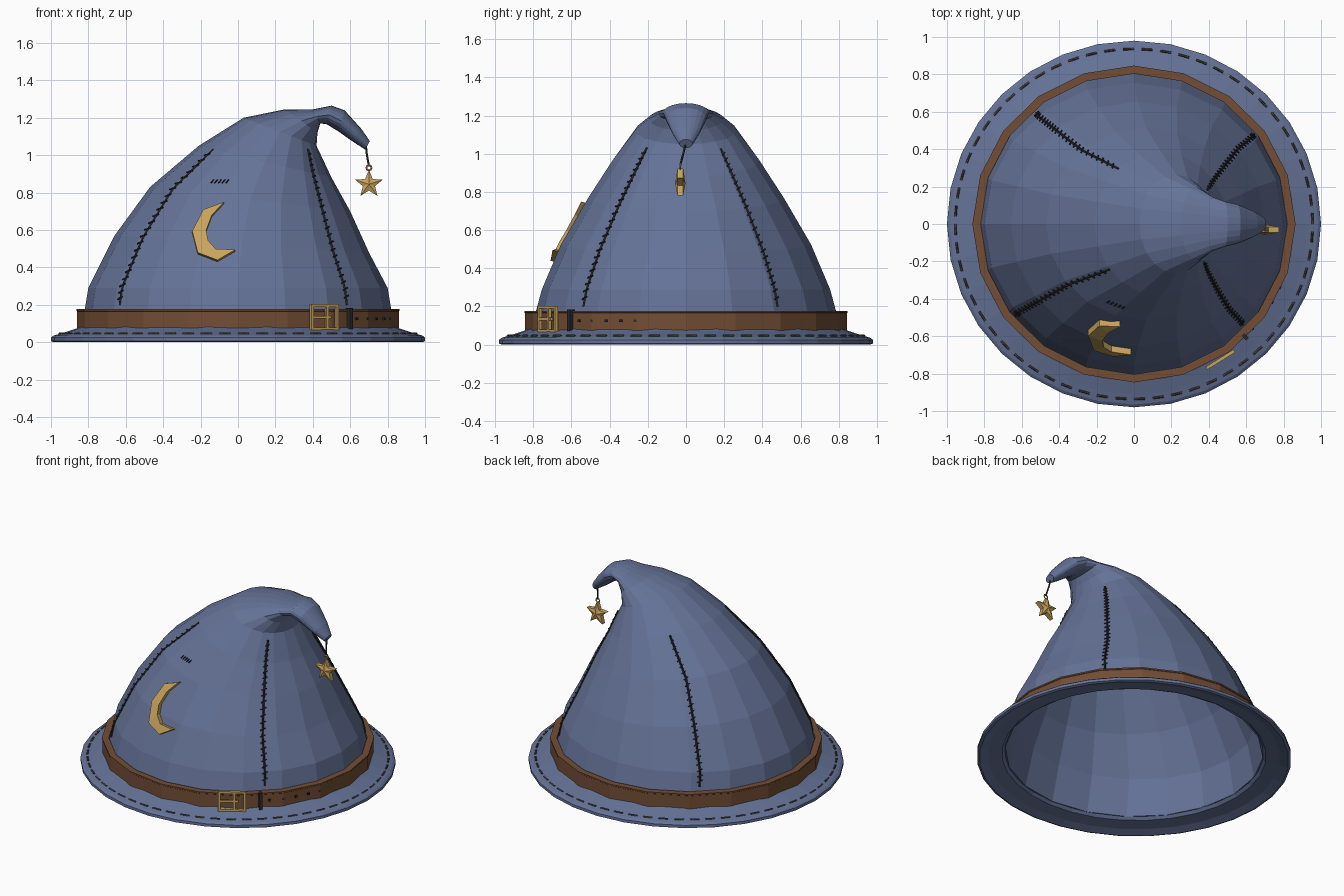
import bpy, bmesh, math
from mathutils import Vector, Matrix
from mathutils.bvhtree import BVHTree

if "Cube" in bpy.data.objects:
    bpy.data.objects.remove(bpy.data.objects["Cube"])

YS = 0.98   # hat is slightly narrower front to back
N = 20      # sides of the crown


def material(name, rgb):
    m = bpy.data.materials.new(name)
    m.diffuse_color = (*rgb, 1)
    m.use_nodes = True
    m.node_tree.nodes["Principled BSDF"].inputs["Base Color"].default_value = m.diffuse_color
    return m


FELT = material("blue_felt", (0.13, 0.17, 0.31))
LEATHER = material("brown_leather", (0.17, 0.075, 0.035))
GOLD = material("gold", (0.58, 0.37, 0.11))
DARK = material("dark_thread", (0.025, 0.022, 0.025))
THREAD = material("brim_thread", (0.07, 0.05, 0.045))


def finish(name, bm, mat):
    bmesh.ops.recalc_face_normals(bm, faces=bm.faces)
    me = bpy.data.meshes.new(name)
    bm.to_mesh(me)
    bm.free()
    ob = bpy.data.objects.new(name, me)
    me.materials.append(mat)
    bpy.context.collection.objects.link(ob)
    return ob


def bridge(bm, a, b):
    n = len(a)
    for i in range(n):
        bm.faces.new((a[i], a[(i + 1) % n], b[(i + 1) % n], b[i]))


def lathe(name, profile, n, mat):
    # closed profile of (radius, z) spun into a ring
    bm = bmesh.new()
    rings = [[bm.verts.new((r * math.cos(2 * math.pi * i / n),
                            r * YS * math.sin(2 * math.pi * i / n), z))
              for i in range(n)] for r, z in profile]
    for k in range(len(rings)):
        bridge(bm, rings[k], rings[(k + 1) % len(rings)])
    return finish(name, bm, mat)


def tubes(name, lines, radius, mat):
    cu = bpy.data.curves.new(name, 'CURVE')
    cu.dimensions = '3D'
    cu.bevel_depth, cu.bevel_resolution, cu.use_fill_caps = radius, 0, True
    for pts in lines:
        s = cu.splines.new('POLY')
        s.points.add(len(pts) - 1)
        for p, co in zip(s.points, pts):
            p.co = (*co, 1)
    cu.materials.append(mat)
    ob = bpy.data.objects.new(name, cu)
    bpy.context.collection.objects.link(ob)
    bpy.ops.object.select_all(action='DESELECT')
    ob.select_set(True)
    bpy.context.view_layer.objects.active = ob
    bpy.ops.object.convert(target='MESH')


def boxes(name, items, mat):
    # items: (angle in degrees, radius, tangent offset, z, size along, size out, height)
    bm = bmesh.new()
    for a, r, u, z, su, sv, sz in items:
        t = math.radians(a)
        m = (Matrix.Translation((r * math.cos(t), r * YS * math.sin(t), z))
             @ Matrix.Rotation(t + math.pi / 2, 4, 'Z')
             @ Matrix.Translation((u, 0, 0)) @ Matrix.Diagonal((su, sv, sz, 1)))
        bmesh.ops.create_cube(bm, size=1, matrix=m)
    return finish(name, bm, mat)


# Crown: tilted elliptical rings (left x, left z, right x, right z, half depth)
RINGS = [(-.84, .05, .84, .05, .82), (-.80, .29, .80, .29, .755),
         (-.66, .57, .70, .48, .655), (-.47, .83, .60, .70, .515),
         (-.21, 1.05, .50, .88, .385), (.03, 1.20, .42, 1.05, .265),
         (.25, 1.245, .425, 1.12, .195), (.40, 1.245, .44, 1.17, .145),
         (.50, 1.265, .475, 1.165, .12), (.57, 1.24, .54, 1.125, .105),
         (.66, 1.14, .61, 1.075, .07), (.705, 1.075, .68, 1.03, .035)]


def ring_point(k, i):
    lx, lz, rx, rz, b = RINGS[k]
    t = 2 * math.pi * i / N
    c = math.cos(t)
    return Vector(((lx + rx) / 2 + c * (rx - lx) / 2, b * math.sin(t),
                   (lz + rz) / 2 + c * (rz - lz) / 2))


def surf(t, deg, lift=0.004):
    # point on the faceted crown at ring position t and angle
    k, f = int(t), deg * N / 360
    i = math.floor(f)
    e = [ring_point(q, i).lerp(ring_point(q, i + 1), f - i) for q in (k, k + 1)]
    p = e[0].lerp(e[1], t - k)
    return p + Vector((math.cos(math.radians(deg)), math.sin(math.radians(deg)), .5)) * lift


bm = bmesh.new()
loops = [[bm.verts.new(ring_point(k, i)) for i in range(N)] for k in range(len(RINGS))]
for a, b in zip(loops, loops[1:]):
    bridge(bm, a, b)
bm.faces.new(loops[-1])
bmesh.ops.recalc_face_normals(bm, faces=bm.faces)
tree = BVHTree.FromBMesh(bm)
crown = finish("crown", bm, FELT)
mod = crown.modifiers.new("thickness", 'SOLIDIFY')
mod.thickness, mod.offset = 0.02, -1


def on_front(x, z, lift):
    hit = tree.ray_cast(Vector((x, -3, z)), Vector((0, 1, 0)))[0]
    return hit + Vector((0, -lift, lift * .3))


# Brim and belt
lathe("brim", [(.82, .10), (.86, .075), (.93, .052), (.985, .036), (1, .025), (1, .006),
               (.985, 0), (.93, .018), (.84, .03), (.82, .05)], 32, FELT)
lathe("belt", [(.82, .075), (.86, .075), (.86, .165), (.864, .168), (.864, .177), (.82, .177)],
      N, LEATHER)

# Stitching round the brim
stitches = []
for i in range(60):
    arc = [2 * math.pi * (i + f) / 60 for f in (0, .6)]
    stitches.append([(.955 * math.cos(a), .955 * YS * math.sin(a), .046) for a in arc])
tubes("brim_stitches", stitches, .006, THREAD)

# Four crown seams with cross stitches
lines, ticks = [], []
for deg, end in ((219, 4), (-44, 4.75), (38, 4.75), (130, 4)):
    ts = [.62 + (end - .62) * i / 24 for i in range(25)]
    lines.append([surf(t, deg) for t in ts])
    for t in ts[1:-1]:
        w = 1 + .25 * t
        ticks.append([surf(t - .03, deg - w, .007), surf(t + .03, deg + w, .007)])
tubes("crown_seams", lines, .006, DARK)
tubes("seam_stitches", ticks, .004, DARK)

# Small mended patch
tubes("mend_stitches", [[on_front(-.145 + .02 * i, .85, .004), on_front(-.13 + .02 * i, .868, .004)]
                        for i in range(5)], .004, DARK)

# Buckle, belt loop and belt holes
A, R = -58, .872
boxes("buckle", [(A, R, 0, .196, .175, .018, .015), (A, R, 0, .072, .175, .018, .015),
                 (A, R, -.08, .134, .015, .018, .125), (A, R, .08, .134, .015, .018, .125),
                 (A, R, .015, .134, .015, .016, .125), (A, R, -.02, .134, .12, .014, .014)], GOLD)
boxes("belt_loop", [(-46, .855, 0, .127, .02, .036, .112)], DARK)
boxes("belt_holes", [(a, .845, 0, .125, .015, .03, .015) for a in (-42, -36, -30, -24, -18.5)], DARK)

# Crescent moon plate: outer and inner edges meet at two tips
outer = [(-.075, .74), (-.185, .70), (-.245, .585), (-.215, .47), (-.11, .43), (-.015, .485)]
inner = [(-.075, .74), (-.14, .67), (-.17, .59), (-.16, .535), (-.12, .49), (-.015, .485)]
bm = bmesh.new()
outline = outer + inner[-2:0:-1]
front, back = [[bm.verts.new(on_front(x, z, d)) for x, z in outline] for d in (.032, -.008)]
bridge(bm, front, back)
n = len(outline)
for layer in (front, back):
    for i in range(5):
        ids = dict.fromkeys((i, i + 1, (n - i - 1) % n, (n - i) % n))
        bm.faces.new([layer[j] for j in ids])
finish("moon", bm, GOLD)

# Hanging star with raised centre, ring and cord
C = Vector((.70, -.03, .845))
bm = bmesh.new()
sides = []
for s in (-1, 1):
    loop = []
    for i in range(10):
        r, a = (.078, .034)[i % 2], math.pi / 2 + math.pi * i / 5
        loop.append(bm.verts.new(C + Vector((r * math.cos(a), s * .015, r * math.sin(a)))))
    tip = bm.verts.new(C + Vector((0, s * .027, 0)))
    for i in range(10):
        bm.faces.new((loop[i], loop[(i + 1) % 10], tip))
    sides.append(loop)
bridge(bm, *sides)
finish("star", bm, GOLD)
tubes("star_ring", [[C + Vector((.014 * math.cos(a), 0, .088 + .014 * math.sin(a)))
                     for a in [math.pi * i / 4 for i in range(9)]]], .005, GOLD)
tubes("star_cord", [[(.683, 0, 1.06), (.688, -.012, 1.01), (.70, -.03, .94)]], .006, DARK)
